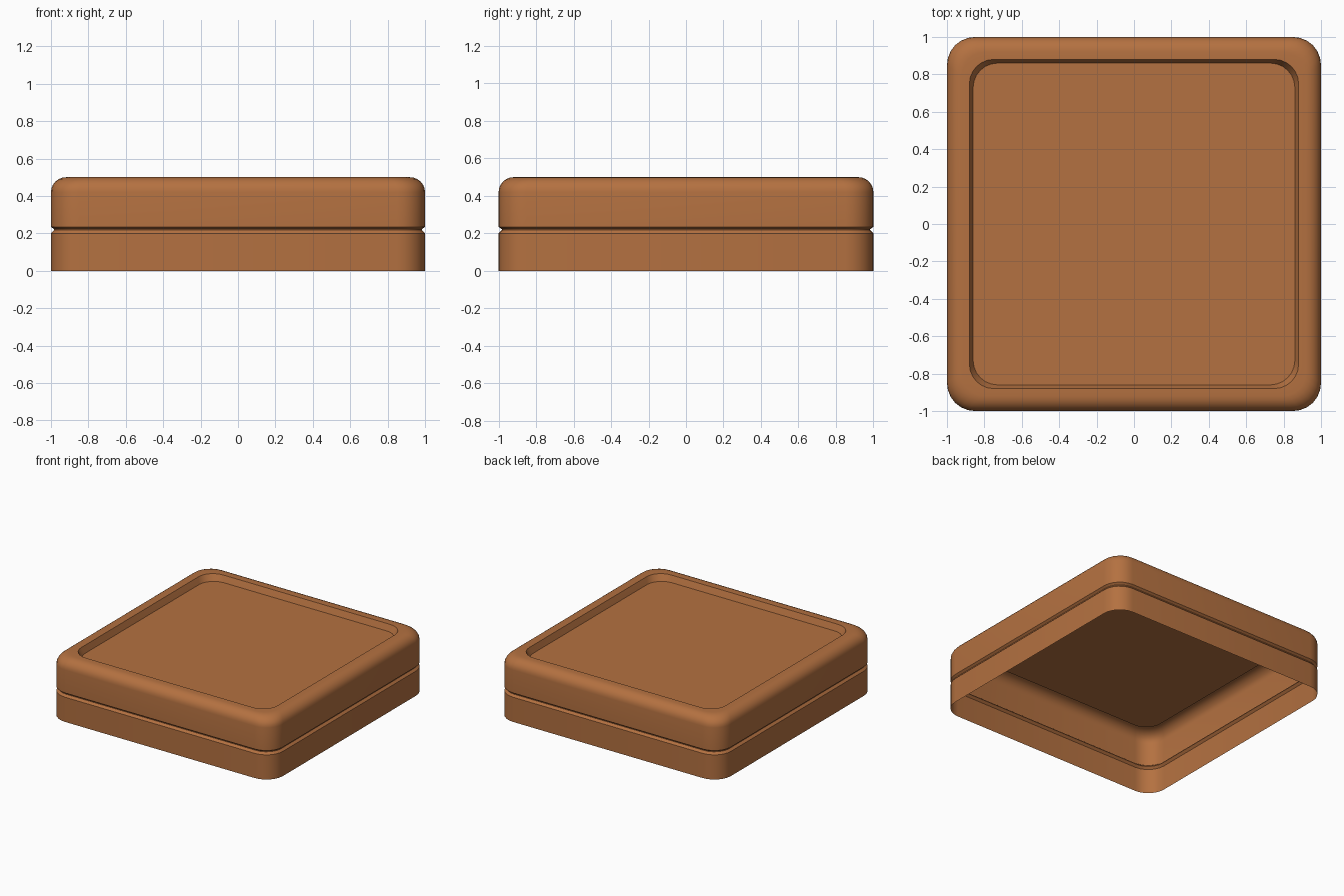
import bpy, bmesh, math

if "Cube" in bpy.data.objects:
    bpy.data.objects.remove(bpy.data.objects["Cube"])

wood = bpy.data.materials.new("warm_brown")
wood.diffuse_color = (0.456, 0.165, 0.052, 1)
wood.use_nodes = True
wood.node_tree.nodes["Principled BSDF"].inputs["Base Color"].default_value = wood.diffuse_color

SEG = 6  # steps per rounded corner


def ring(bm, half, radius, z):
    """Rounded square loop of vertices, counter-clockwise."""
    verts = []
    c = half - radius
    for q, (sx, sy) in enumerate([(1, 1), (-1, 1), (-1, -1), (1, -1)]):
        for i in range(SEG + 1):
            a = math.radians(90 * (q + i / SEG))
            verts.append(bm.verts.new((sx * c + radius * math.cos(a),
                                       sy * c + radius * math.sin(a), z)))
    return verts


def skin(name, profile, cap):
    """Open shell through rounded-square loops, optionally closed at the last."""
    bm = bmesh.new()
    rings = [ring(bm, *p) for p in profile]
    for lo, hi in zip(rings, rings[1:]):
        n = len(lo)
        for i in range(n):
            j = (i + 1) % n
            bm.faces.new((lo[i], lo[j], hi[j], hi[i]))
    if cap:
        bm.faces.new(rings[-1])
    me = bpy.data.meshes.new(name)
    bm.to_mesh(me)
    bm.free()
    me.materials.append(wood)
    ob = bpy.data.objects.new(name, me)
    bpy.context.collection.objects.link(ob)
    bpy.ops.object.select_all(action='DESELECT')
    ob.select_set(True)
    bpy.context.view_layer.objects.active = ob
    bpy.ops.object.shade_smooth_by_angle(angle=math.radians(30))


# profile entries: half width, corner radius, height
R = 0.15
wall = [(1, R, 0), (1, R, 0.2), (0.983, R - 0.017, 0.217),
        (0.983, R - 0.017, 0.222), (1, R, 0.235)]

# rounded top edge
edge = 0.08
for i in range(7):
    a = math.radians(90 * i / 6)
    d = edge * (1 - math.cos(a))
    wall.append((1 - d, R - d * 0.3, 0.5 - edge + edge * math.sin(a)))

# flat rim, then the shallow recess with its panel
wall += [(0.88, 0.13, 0.5), (0.86, 0.13, 0.45)]
skin("box_lid_shell", wall, True)
